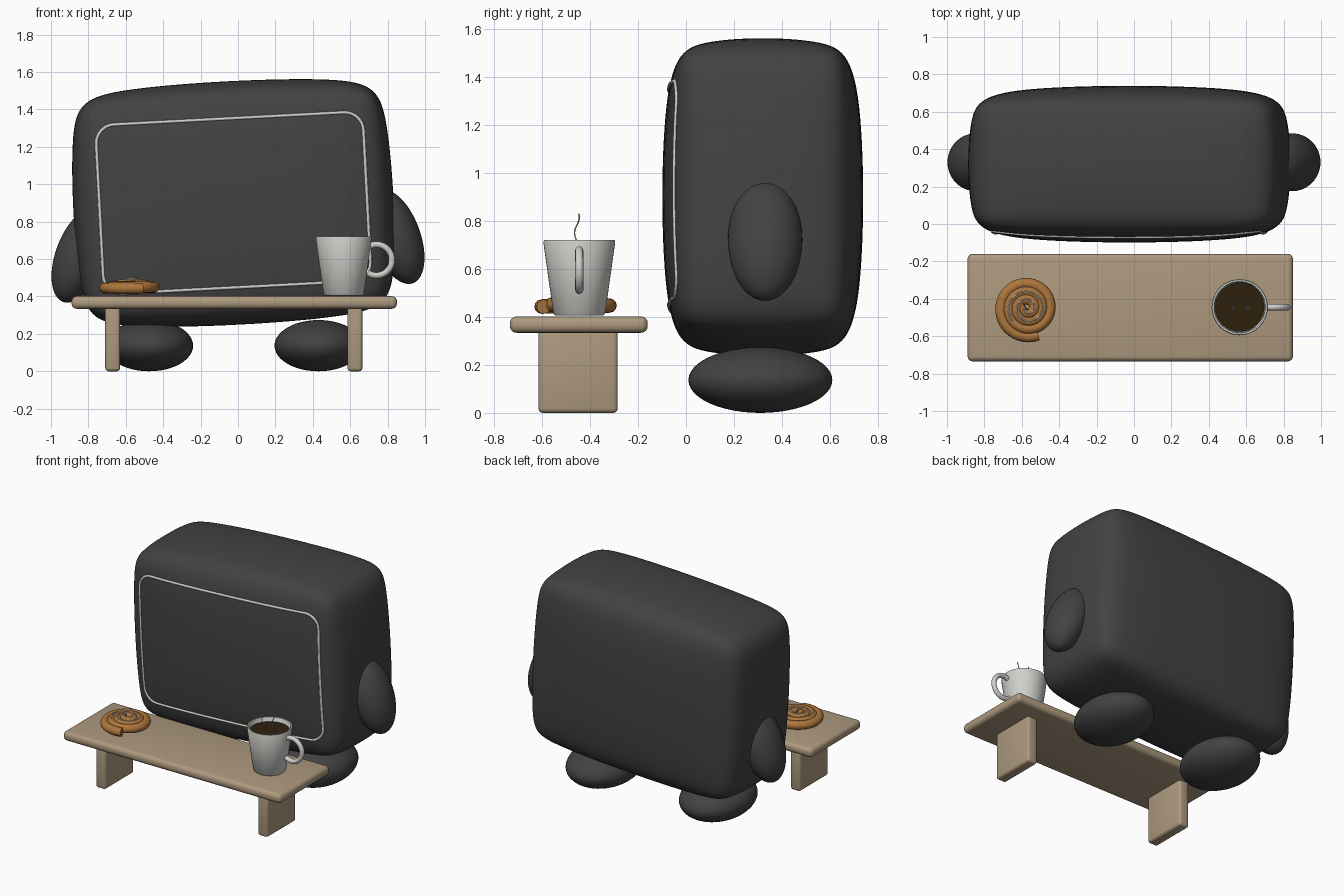
import bpy, bmesh, math
from mathutils import Vector, Matrix

if "Cube" in bpy.data.objects:
    bpy.data.objects.remove(bpy.data.objects["Cube"], do_unlink=True)


def material(name, rgb, rough=0.6):
    m = bpy.data.materials.new(name)
    m.use_nodes = True
    m.diffuse_color = (*rgb, 1)
    node = m.node_tree.nodes["Principled BSDF"]
    node.inputs["Base Color"].default_value = (*rgb, 1)
    node.inputs["Roughness"].default_value = rough
    return m


CHARCOAL = material("charcoal", (0.055, 0.055, 0.055))
WOOD = material("light wood", (0.42, 0.32, 0.21))
CERAMIC = material("off white ceramic", (0.62, 0.63, 0.59))
COFFEE = material("dark coffee", (0.028, 0.014, 0.004))
PASTRY = material("baked pastry", (0.42, 0.18, 0.045))


def add(name, bm, mat, loc=(0, 0, 0), tilt=0.0):
    """Turn a bmesh into a smooth-shaded object, tilted about y."""
    bmesh.ops.recalc_face_normals(bm, faces=bm.faces)
    mesh = bpy.data.meshes.new(name)
    bm.to_mesh(mesh)
    bm.free()
    ob = bpy.data.objects.new(name, mesh)
    bpy.context.collection.objects.link(ob)
    mesh.materials.append(mat)
    ob.location = loc
    ob.rotation_euler.y = math.radians(tilt)
    bpy.ops.object.select_all(action="DESELECT")
    ob.select_set(True)
    bpy.context.view_layer.objects.active = ob
    bpy.ops.object.shade_smooth_by_angle(angle=math.radians(40))
    return ob


def box(name, size, loc, mat, bevel, segments, tilt=0.0):
    bm = bmesh.new()
    bmesh.ops.create_cube(bm, size=1, matrix=Matrix.Diagonal((*size, 1)))
    bmesh.ops.bevel(bm, geom=bm.edges[:], offset=bevel, segments=segments,
                    profile=0.5, affect="EDGES")
    return add(name, bm, mat, loc, tilt)


def ellipsoid(name, radii, loc, mat, tilt=0.0):
    bm = bmesh.new()
    bmesh.ops.create_uvsphere(bm, u_segments=40, v_segments=24, radius=1,
                              matrix=Matrix.Diagonal((*radii, 1)))
    return add(name, bm, mat, loc, tilt)


def lathe(name, profile, loc, mat, steps=48):
    bm = bmesh.new()
    verts = [bm.verts.new((r, 0, z)) for r, z in profile]
    edges = [bm.edges.new(pair) for pair in zip(verts, verts[1:])]
    bmesh.ops.spin(bm, geom=verts + edges, axis=(0, 0, 1), cent=(0, 0, 0),
                   angle=math.tau, steps=steps)
    bmesh.ops.remove_doubles(bm, verts=bm.verts[:], dist=1e-5)
    return add(name, bm, mat, loc)


def tube(name, points, radius, mat, loc=(0, 0, 0), tilt=0.0, closed=False, res=2):
    curve = bpy.data.curves.new(name, "CURVE")
    curve.dimensions = "3D"
    curve.bevel_depth = radius
    curve.bevel_resolution = res
    curve.use_fill_caps = True
    spline = curve.splines.new("POLY")
    spline.points.add(len(points) - 1)
    for p, co in zip(spline.points, points):
        p.co = (*co, 1)
    spline.use_cyclic_u = closed
    spline.use_smooth = True
    curve.materials.append(mat)
    ob = bpy.data.objects.new(name, curve)
    ob.location = loc
    ob.rotation_euler.y = math.radians(tilt)
    bpy.context.collection.objects.link(ob)
    return ob


# Soft, slightly leaning body
LEAN = -3
BODY_AT = (-0.025, 0.32, 0.9)
body = box("body", (1.735, 0.86, 1.325), BODY_AT, CHARCOAL, 0.14, 1, LEAN)
soft = body.modifiers.new("soft", "SUBSURF")
soft.levels = soft.render_levels = 4

# Piping around the front panel, laid on the body surface
bpy.context.view_layer.update()
surface = body.evaluated_get(bpy.context.evaluated_depsgraph_get())
half_w, half_h, corner = 0.715, 0.452, 0.1
outline = []
for i, (sx, sz) in enumerate([(1, 1), (-1, 1), (-1, -1), (1, -1)]):
    for k in range(9):
        a = math.radians(90 * (i + k / 8))
        outline.append(Vector((sx * (half_w - corner) + corner * math.cos(a), 0,
                               sz * (half_h - corner) + corner * math.sin(a))))
piping = []
for p, q in zip(outline, outline[1:] + outline[:1]):
    n = max(1, round((q - p).length / 0.05))
    for k in range(n):
        c = p.lerp(q, k / n)
        hit, spot, _, _ = surface.ray_cast(Vector((c.x, -2, c.z)), Vector((0, 1, 0)))
        piping.append(spot if hit else Vector((c.x, -0.38, c.z)))
tube("panel_piping", piping, 0.009, CERAMIC, BODY_AT, LEAN, closed=True)

# Arms and feet
for side, s, arm_z, foot_x in (("left", 1, 0.72, 0.43), ("right", -1, 0.62, -0.475)):
    ellipsoid(side + "_arm", (0.13, 0.155, 0.265), (s * 0.845, 0.33, arm_z),
              CHARCOAL, -20 * s)
    ellipsoid(side + "_foot", (0.235, 0.3, 0.137), (foot_x, 0.31, 0.137), CHARCOAL)

# Low table
box("table_top", (1.74, 0.575, 0.068), (-0.02, -0.447, 0.368), WOOD, 0.028, 4)
for side, x in (("left", 0.625), ("right", -0.67)):
    box(side + "_table_leg", (0.08, 0.33, 0.35), (x, -0.45, 0.175), WOOD, 0.018, 3)

# Mug with coffee and a handle
MUG = Vector((0.565, -0.445, 0.405))
lathe("mug", [(0, 0), (0.1, 0), (0.108, 0.008), (0.15, 0.308), (0.147, 0.315),
              (0.138, 0.315), (0.134, 0.308), (0.096, 0.02), (0, 0.02)], MUG, CERAMIC)
lathe("coffee", [(0, 0.285), (0.132, 0.285), (0.13, 0.275), (0, 0.275)], MUG, COFFEE)
handle = [(0.175 + 0.083 * math.cos(a), 0, 0.19 + 0.083 * math.sin(a))
          for a in (math.radians(-125 + 10 * k) for k in range(25))]
tube("mug_handle", handle, 0.017, CERAMIC, MUG, res=4)

# Wisps of steam
for side, s in (("left", 1), ("right", -1)):
    wisp = [(s * (0.035 + 0.012 * t) + 0.01 * math.sin(t * 8), 
             0.01 * math.cos(t * 7) - 0.01, 0.28 + 0.145 * t)
            for t in (k / 20 for k in range(21))]
    tube(side + "_steam", wisp, 0.003, CERAMIC, MUG)

# Spiral bun with a thread of icing on top
BUN = (-0.57, -0.45, 0.4)


def spiral(t, lift=0.0):
    a = math.radians(-68) - t * math.tau * 3.4
    r = 0.155 - 0.143 * t
    return (r * math.cos(a), r * math.sin(a), 0.043 + 0.028 * t + lift)


tube("bun", [spiral(k / 130) for k in range(131)], 0.03, PASTRY, BUN, res=4)
tube("bun_icing", [spiral(0.35 + 0.65 * k / 80, 0.029) for k in range(81)], 0.004,
     CERAMIC, BUN)
